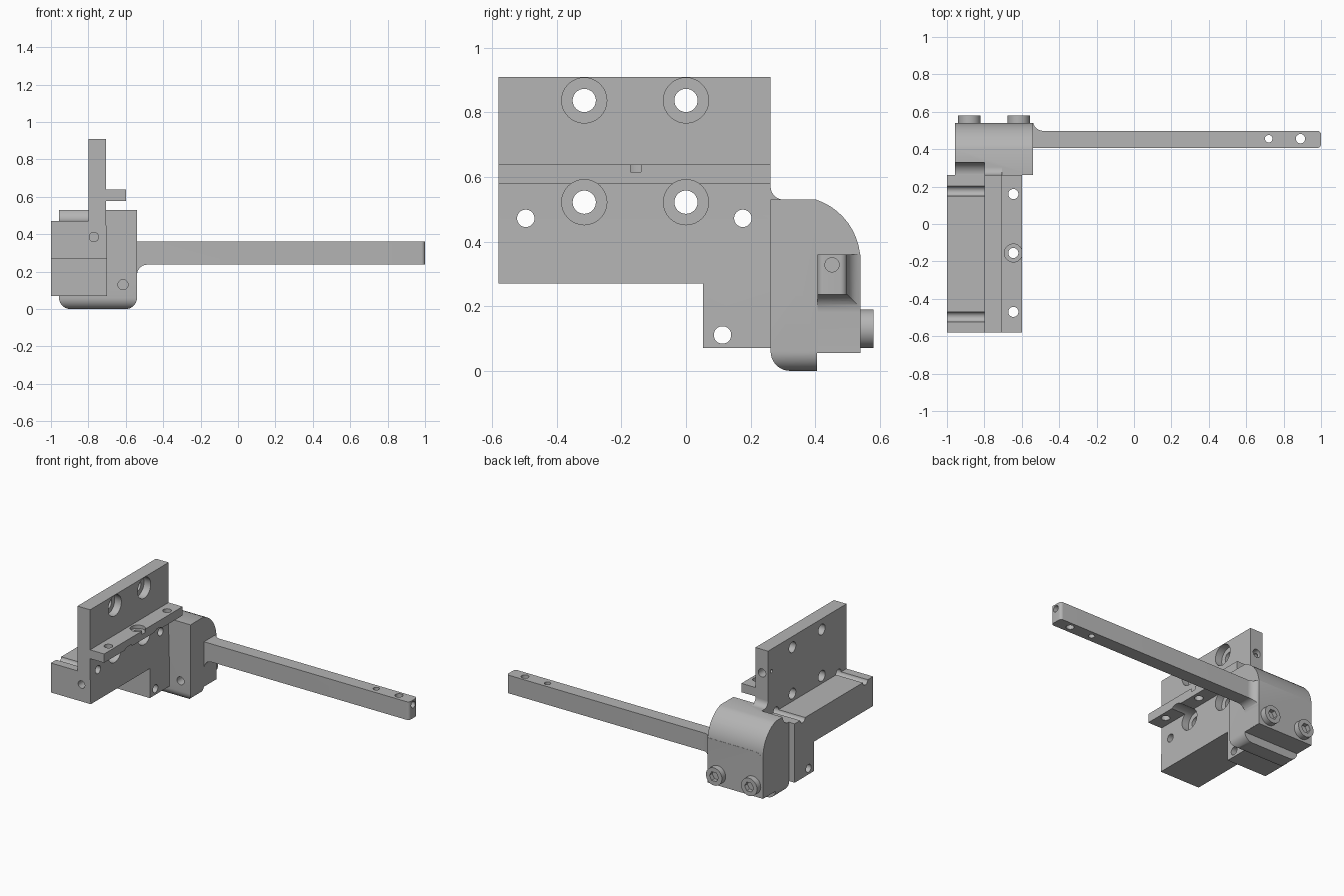
import bpy, bmesh
from math import sin, cos, pi, radians
from mathutils import Vector

old = bpy.data.objects.get("Cube")
if old:
    bpy.data.objects.remove(old)

# Plain machined metal
metal = bpy.data.materials.new("grey metal")
metal.use_nodes = True
grey = (0.46, 0.46, 0.46, 1)
metal.diffuse_color = grey
metal.node_tree.nodes["Principled BSDF"].inputs["Base Color"].default_value = grey


def arc(cx, cy, r, start, end, n=10):
    angles = [radians(start + (end - start) * i / n) for i in range(n + 1)]
    return [(cx + r * cos(a), cy + r * sin(a)) for a in angles]


def place(axis, p, d):
    u, v = p
    return {"x": (d, u, v), "y": (u, d, v), "z": (u, v, d)}[axis]


def prism(name, pts, axis, lo, hi):
    """Extrude a closed 2D outline along an axis."""
    bm = bmesh.new()
    face = bm.faces.new([bm.verts.new(place(axis, p, lo)) for p in pts])
    moved = bmesh.ops.extrude_face_region(bm, geom=[face])["geom"]
    verts = [g for g in moved if isinstance(g, bmesh.types.BMVert)]
    bmesh.ops.translate(bm, verts=verts, vec=Vector(place(axis, (0, 0), hi - lo)))
    bmesh.ops.recalc_face_normals(bm, faces=bm.faces)
    mesh = bpy.data.meshes.new(name)
    bm.to_mesh(mesh)
    bm.free()
    mesh.materials.append(metal)
    ob = bpy.data.objects.new(name, mesh)
    bpy.context.scene.collection.objects.link(ob)
    return ob


def rod(name, axis, u, v, r, lo, hi, n=32):
    return prism(name, arc(u, v, r, 0, 360 - 360 / n, n - 1), axis, lo, hi)


def combine(ob, tool, operation="DIFFERENCE"):
    """Apply a boolean and discard the tool."""
    mod = ob.modifiers.new("cut", "BOOLEAN")
    mod.operation, mod.object, mod.solver = operation, tool, "EXACT"
    graph = bpy.context.evaluated_depsgraph_get()
    mesh = bpy.data.meshes.new_from_object(ob.evaluated_get(graph))
    ob.modifiers.clear()
    ob.data = mesh
    bpy.data.objects.remove(tool)


def drill(ob, axis, u, v, r, lo, hi, n=32):
    combine(ob, rod("drill", axis, u, v, r, lo, hi, n))


def rect(a, b, c, d):
    return [(a, b), (c, b), (c, d), (a, d)]


parts = []

# Mounting bracket: block, upright plate and ledge in one section
bracket = prism("mounting_bracket", [
    (-1, 0.07), (-0.7, 0.07), (-0.7, 0.27), (-0.705, 0.47), (-0.705, 0.578),
    (-0.6, 0.578), (-0.6, 0.638), (-0.705, 0.638), (-0.705, 0.91),
    (-0.8, 0.91), (-0.8, 0.47), (-1, 0.47)], "y", -0.58, 0.262)
combine(bracket, prism("relief", rect(-0.7, 0, 0.053, 0.27), "x", -1.1, -0.5))
parts.append(bracket)

# Counterbored mounting holes
for y in (-0.315, 0):
    for z in (0.837, 0.522):
        drill(bracket, "x", y, z, 0.036, -0.9, -0.65)
        drill(bracket, "x", y, z, 0.07, -0.755, -0.55)

# Cross holes that also groove the block top
for y, z in ((-0.496, 0.472), (0.176, 0.472), (0.113, 0.111)):
    drill(bracket, "x", y, z, 0.027, -1.1, -0.5)

# Ledge holes, the middle one counterbored
for y in (-0.47, -0.155, 0.16):
    drill(bracket, "z", -0.645, y, 0.027, 0.55, 0.7)
drill(bracket, "z", -0.645, -0.155, 0.048, 0.615, 0.7)

# End holes of the bracket
drill(bracket, "y", -0.77, 0.385, 0.025, -0.6, -0.45)
drill(bracket, "y", -0.755, 0.75, 0.028, 0.16, 0.3)
drill(bracket, "x", 0.225, 0.76, 0.012, -0.85, -0.755)

# Fillet between upright plate and clamp
parts.append(prism("plate_fillet",
                   [(0.25, 0.52), (0.302, 0.52)] + arc(0.302, 0.57, 0.04, 270, 180)
                   + [(0.25, 0.57)], "x", -0.8, -0.705))

# Clamp body with a rounded back and rounded lower corners
clamp = prism("clamp_body",
              [(0.262, 0.53)] + arc(0.34, 0.34, 0.2, 72, 0)
              + [(0.54, 0.055), (0.405, 0.055), (0.405, 0)]
              + arc(0.322, 0.06, 0.06, 270, 180), "x", -0.957, -0.54)
combine(clamp, prism("corner_shape",
                     arc(-0.897, 0.06, 0.06, 180, 270) + arc(-0.6, 0.06, 0.06, 270, 360)
                     + [(-0.54, 0.6), (-0.957, 0.6)], "y", 0.2, 0.6), "INTERSECT")
drill(clamp, "x", 0.265, 0.535, 0.065, -1, -0.8)
drill(clamp, "y", -0.615, 0.13, 0.027, 0.2, 0.36)
parts.append(clamp)

# Arm with its back plate, blended by fillets below and behind
side = ([(-0.957, 0.057), (-0.54, 0.057)] + arc(-0.485, 0.182, 0.055, 180, 90)
        + [(1, 0.237), (1, 0.36)] + arc(-0.897, 0.3, 0.06, 90, 180))
plan = ([(-0.957, 0.407)] + arc(0.98, 0.427, 0.02, 270, 360, 6)
        + arc(0.98, 0.478, 0.02, 0, 90, 6) + arc(-0.485, 0.553, 0.055, 270, 194)
        + [(-0.54, 0.54), (-0.957, 0.54)])
combine(clamp, prism("arm_seat", side, "y", 0.407, 0.6))
arm = prism("support_arm", side, "y", 0.3, 0.6)
combine(arm, prism("arm_plan", plan, "z", 0, 0.5), "INTERSECT")
drill(arm, "z", 0.72, 0.456, 0.02, 0.2, 0.4)
drill(arm, "z", 0.89, 0.456, 0.025, 0.2, 0.4)
drill(arm, "x", 0.452, 0.328, 0.022, 0.94, 1.1)
parts.append(arm)

# Socket head screws
for label, x in (("right", -0.88), ("left", -0.616)):
    screw = rod("screw_" + label, "y", x, 0.13, 0.06, 0.53, 0.58)
    drill(screw, "y", x, 0.13, 0.034, 0.55, 0.6, 6)
    parts.append(screw)

# Smooth the rounds, keep machined edges crisp
bpy.ops.object.select_all(action="DESELECT")
for ob in parts:
    ob.select_set(True)
bpy.context.view_layer.objects.active = bracket
bpy.ops.object.shade_smooth_by_angle(angle=radians(30))
